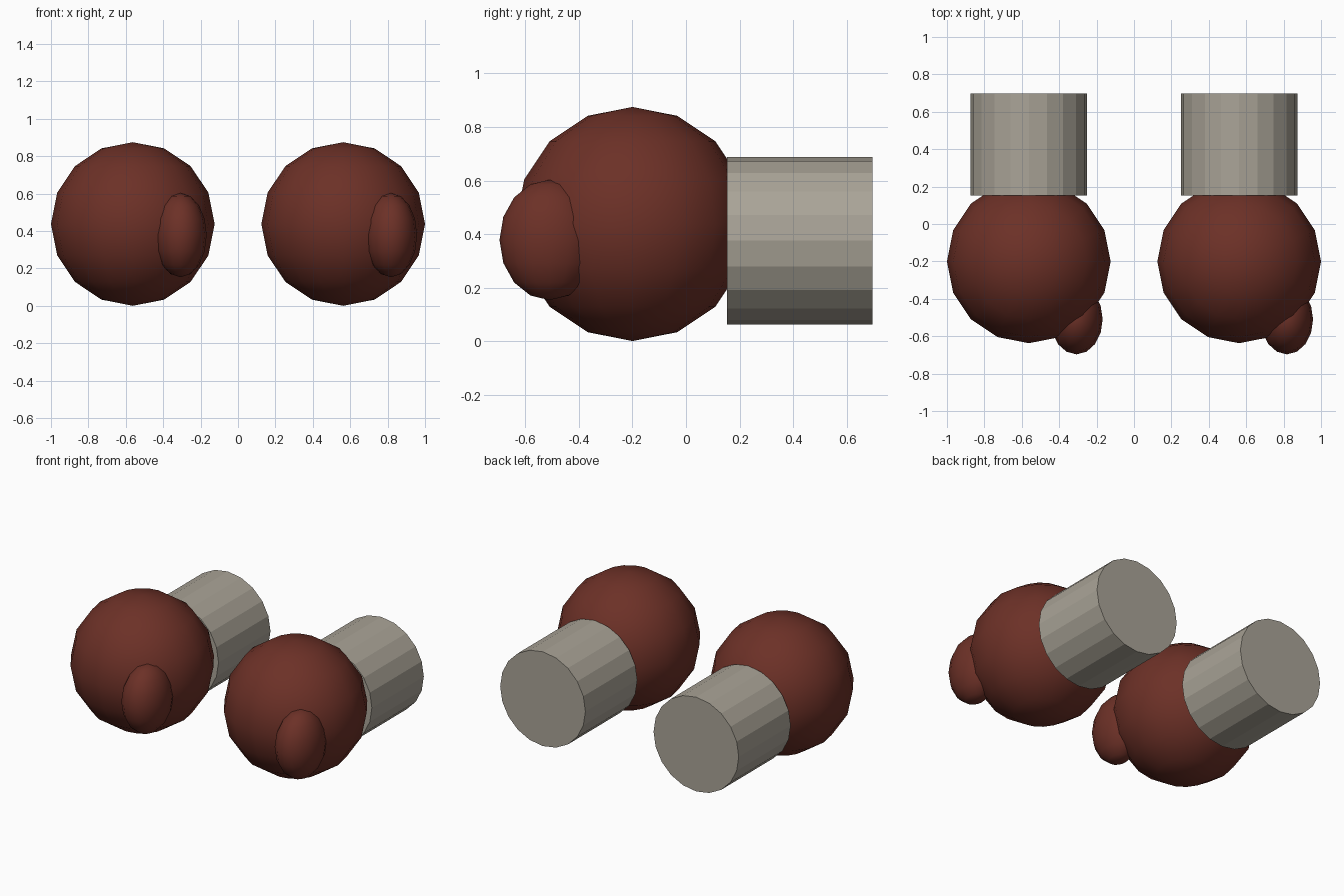
import bpy
from math import pi

cube = bpy.data.objects.get("Cube")
if cube:
    bpy.data.objects.remove(cube, do_unlink=True)


def material(name, color):
    mat = bpy.data.materials.new(name)
    mat.use_nodes = True
    mat.diffuse_color = color
    mat.node_tree.nodes["Principled BSDF"].inputs["Base Color"].default_value = color
    return mat


red_brown = material("red brown", (0.15, 0.03, 0.02, 1))
warm_grey = material("warm grey", (0.40, 0.37, 0.31, 1))


def ball(name, center, radii):
    bpy.ops.mesh.primitive_uv_sphere_add(segments=16, ring_count=8, radius=1, location=center)
    obj = bpy.context.object
    obj.name = name
    obj.scale = radii
    bpy.ops.object.transform_apply(location=False, rotation=False, scale=True)
    bpy.ops.object.shade_smooth()
    obj.data.materials.append(red_brown)


def cuff(name, x):
    # Flat-sided cylinder lying along y
    bpy.ops.mesh.primitive_cylinder_add(vertices=20, radius=0.3125, depth=0.544,
                                        location=(x, 0.425, 0.375), rotation=(pi / 2, 0, 0))
    obj = bpy.context.object
    obj.name = name
    obj.data.materials.append(warm_grey)


# Two identical fists; the thumbs sit on the same side of each
for side, x in (("left", 0.5625), ("right", -0.5625)):
    ball(side + "_fist", (x, -0.2, 0.4375), (0.4375, 0.4375, 0.4375))
    ball(side + "_thumb", (x + 0.255, -0.51, 0.378), (0.14, 0.187, 0.225))
    cuff(side + "_cuff", x)
